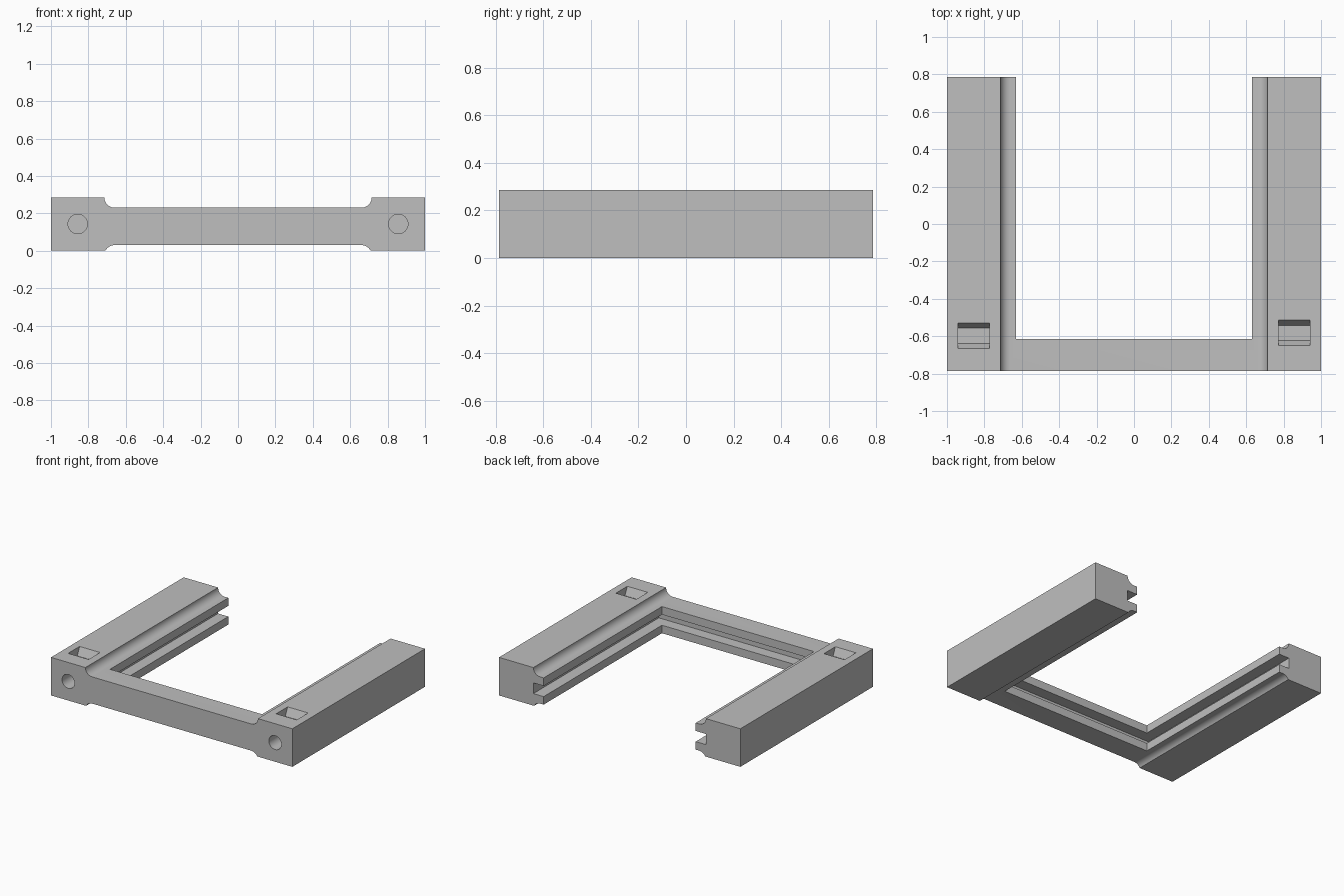
import bpy, bmesh, math
from mathutils import Matrix

cube = bpy.data.objects.get("Cube")
if cube:
    bpy.data.objects.remove(cube)

HALF_Y = 0.785          # half length of the rails
TOP = 0.285             # rail height
LOW, HIGH = 0.03, 0.23  # thin web between the rails
STEP = 0.715            # inner edge of the thick rails
R = 0.055               # fillet radius

grey = bpy.data.materials.new("plain_grey")
grey.use_nodes = True
colour = (0.52, 0.52, 0.52, 1)
grey.diffuse_color = colour
grey.node_tree.nodes["Principled BSDF"].inputs["Base Color"].default_value = colour


def make_object(name, bm):
    bmesh.ops.recalc_face_normals(bm, faces=bm.faces)
    mesh = bpy.data.meshes.new(name)
    bm.to_mesh(mesh)
    bm.free()
    mesh.materials.append(grey)
    obj = bpy.data.objects.new(name, mesh)
    bpy.context.collection.objects.link(obj)
    return obj


def prism(name, points, offset):
    """Extrude a closed outline of 3D points along an offset."""
    bm = bmesh.new()
    face = bm.faces.new([bm.verts.new(p) for p in points])
    ext = bmesh.ops.extrude_face_region(bm, geom=[face])
    verts = [g for g in ext["geom"] if isinstance(g, bmesh.types.BMVert)]
    bmesh.ops.translate(bm, verts=verts, vec=offset)
    return make_object(name, bm)


def box(name, x0, x1, y0, y1, z0, z1):
    outline = [(x0, y0, z0), (x1, y0, z0), (x1, y1, z0), (x0, y1, z0)]
    return prism(name, outline, (0, 0, z1 - z0))


def cut(target, cutter):
    mod = target.modifiers.new("cut", "BOOLEAN")
    mod.operation = "DIFFERENCE"
    mod.solver = "EXACT"
    mod.object = cutter
    bpy.context.view_layer.objects.active = target
    bpy.ops.object.modifier_apply(modifier=mod.name)
    bpy.data.objects.remove(cutter)


# Right half of the cross-section, with a concave fillet above and below the web
cx = STEP - R
half = []
start = math.asin((R - LOW) / R)
for i in range(9):      # lower fillet, from the web out to the base
    a = math.pi / 2 + (start - math.pi / 2) * i / 8
    half.append((cx + R * math.cos(a), LOW - R + R * math.sin(a)))
half += [(1, 0), (1, TOP), (STEP, TOP)]
for i in range(9):      # upper fillet, from the rail in to the web
    a = -math.pi / 2 * i / 8
    half.append((cx + R * math.cos(a), HIGH + R + R * math.sin(a)))
if abs(half[12][1] - TOP) < 1e-4:
    half.pop(11)
outline = half + [(-x, z) for x, z in reversed(half)]
frame = prism("u_frame", [(x, -HALF_Y, z) for x, z in outline], (0, 2 * HALF_Y, 0))

# Open middle, and the groove running round the inner edge
cut(frame, box("opening_cutter", -0.63, 0.63, -0.615, 1, -0.1, 0.5))
cut(frame, box("groove_cutter", -STEP, STEP, -0.70, 1, 0.09, 0.17))

# Front bolt holes and tapered top pockets
for side, back in ((-1, -0.53), (1, -0.515)):
    bm = bmesh.new()
    bmesh.ops.create_cone(
        bm, cap_ends=True, segments=32, radius1=0.052, radius2=0.052, depth=0.4,
        matrix=Matrix.Translation((side * 0.857, -HALF_Y, 0.143))
        @ Matrix.Rotation(math.pi / 2, 4, "X"))
    cut(frame, make_object("hole_cutter", bm))

    front, x0 = back - 0.135, side * 0.857 - 0.085
    pocket = [(x0, front - 0.005, TOP + 0.01), (x0, front + 0.027, TOP - 0.06),
              (x0, back - 0.027, TOP - 0.06), (x0, back + 0.005, TOP + 0.01)]
    cut(frame, prism("pocket_cutter", pocket, (0.17, 0, 0)))

# Smooth fillets and holes, crisp edges elsewhere
bpy.ops.object.select_all(action="DESELECT")
frame.select_set(True)
bpy.context.view_layer.objects.active = frame
bpy.ops.object.shade_smooth_by_angle(angle=math.radians(25))
